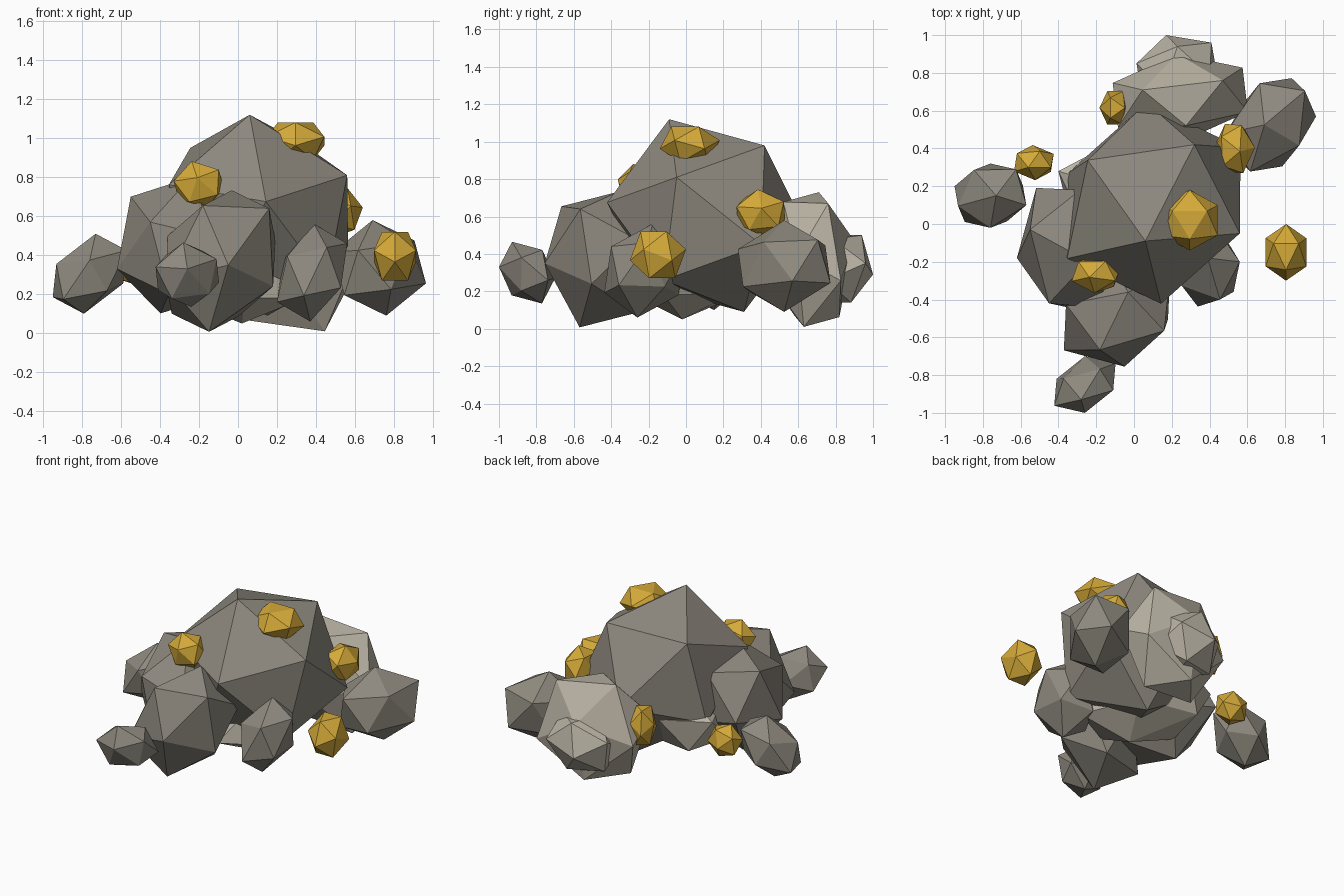
import bpy, bmesh
from math import sqrt
from mathutils import Vector, Euler

if "Cube" in bpy.data.objects:
    bpy.data.objects.remove(bpy.data.objects["Cube"])


def material(name, rgb):
    m = bpy.data.materials.new(name)
    m.diffuse_color = (*rgb, 1)
    m.use_nodes = True
    m.node_tree.nodes["Principled BSDF"].inputs["Base Color"].default_value = m.diffuse_color
    return m


STONE = material("stone", (0.27, 0.25, 0.21))
PALE = material("pale_stone", (0.50, 0.46, 0.38))
GOLD = material("gold", (0.66, 0.40, 0.04))


def finish(bm, name, mat):
    bmesh.ops.recalc_face_normals(bm, faces=bm.faces)
    mesh = bpy.data.meshes.new(name)
    bm.to_mesh(mesh)
    bm.free()
    mesh.materials.append(mat)
    bpy.context.collection.objects.link(bpy.data.objects.new(name, mesh))


def rock(name, centre, hub, r0, r1, mat=STONE):
    """Skewed icosahedron from its centre, one corner and two neighbours of it."""
    hub = Vector(hub)
    mid = hub / sqrt(5)
    k = (sqrt(5) - 1) / 2
    ring = [Vector(r0) - mid, Vector(r1) - mid]
    for i in range(3):
        ring.append(k * ring[-1] - ring[-2])
    corners = [hub] + [mid + p for p in ring]
    bm = bmesh.new()
    for v in corners:
        for s in (1, -1):
            bm.verts.new(Vector(centre) + s * v)
    bmesh.ops.convex_hull(bm, input=bm.verts)
    finish(bm, name, mat)


def lump(name, centre, half, rot, mat):
    """Turned icosahedron stretched to a given half size."""
    bm = bmesh.new()
    bmesh.ops.create_icosphere(bm, subdivisions=1, radius=1)
    turn = Euler(rot).to_matrix()
    for v in bm.verts:
        v.co = turn @ v.co
    big = [max(v.co[i] for v in bm.verts) for i in range(3)]
    for v in bm.verts:
        v.co = Vector([centre[i] + v.co[i] / big[i] * half[i] for i in range(3)])
    finish(bm, name, mat)


# large boulders
rock("main_boulder", (.105, .11, .605), (-.045, -.2, .515), (.455, -.16, .205), (.215, .31, .375))
rock("front_boulder", (-.09, -.465, .37), (.04, -.29, -.02), (.25, -.1, .27), (.27, -.04, -.13))
rock("left_boulder", (-.32, -.13, .45), (-.3, -.05, -.12), (-.23, .1, .25), (-.13, -.29, .12))
rock("back_boulder", (.245, .67, .37), (-.2, .04, .36), (.225, .09, .3), (-.015, .23, .1), PALE)
rock("base_boulder", (-.03, .08, .3), (-.37, .2, .12), (-.05, .1, .25), (-.065, .36, .12), PALE)

# smaller stones around the heap
rock("back_stone", (.23, .8, .32), (-.06, .2, -.03), (.18, .16, .03), (0, .14, .18), PALE)
rock("back_right_stone", (.725, .525, .335), (-.035, 0, .245), (.18, .18, .14), (-.06, .22, .11))
rock("right_stone", (.38, -.22, .31), (.01, .04, .25), (.18, .02, .15), (.075, -.18, .13))
rock("left_stone", (-.76, .15, .305), (.03, 0, .205), (0, -.17, .07), (.19, -.05, .12))
rock("front_stone", (-.26, -.85, .3), (0, -.15, .03), (-.02, -.08, .165), (.15, -.03, .08))

# gold nuggets: centre, half size, turn
nuggets = [
    ((.295, .02, .985), (.148, .16, .095), (0, .652, .52)),
    ((-.20, -.265, .76), (.13, .1, .122), (.8, .5, .7)),
    ((.53, .40, .62), (.11, .13, .125), (1.3, .8, 1.4)),
    ((.805, -.15, .395), (.108, .15, .125), (0, .652, .52)),
    ((-.53, .325, .35), (.105, .093, .11), (2.3, 1.4, 2.8)),
    ((-.10, .615, .45), (.083, .088, .125), (0, .652, 0)),
]
for i, (c, h, r) in enumerate(nuggets):
    lump(f"gold_nugget_{i + 1}", c, h, r, GOLD)
